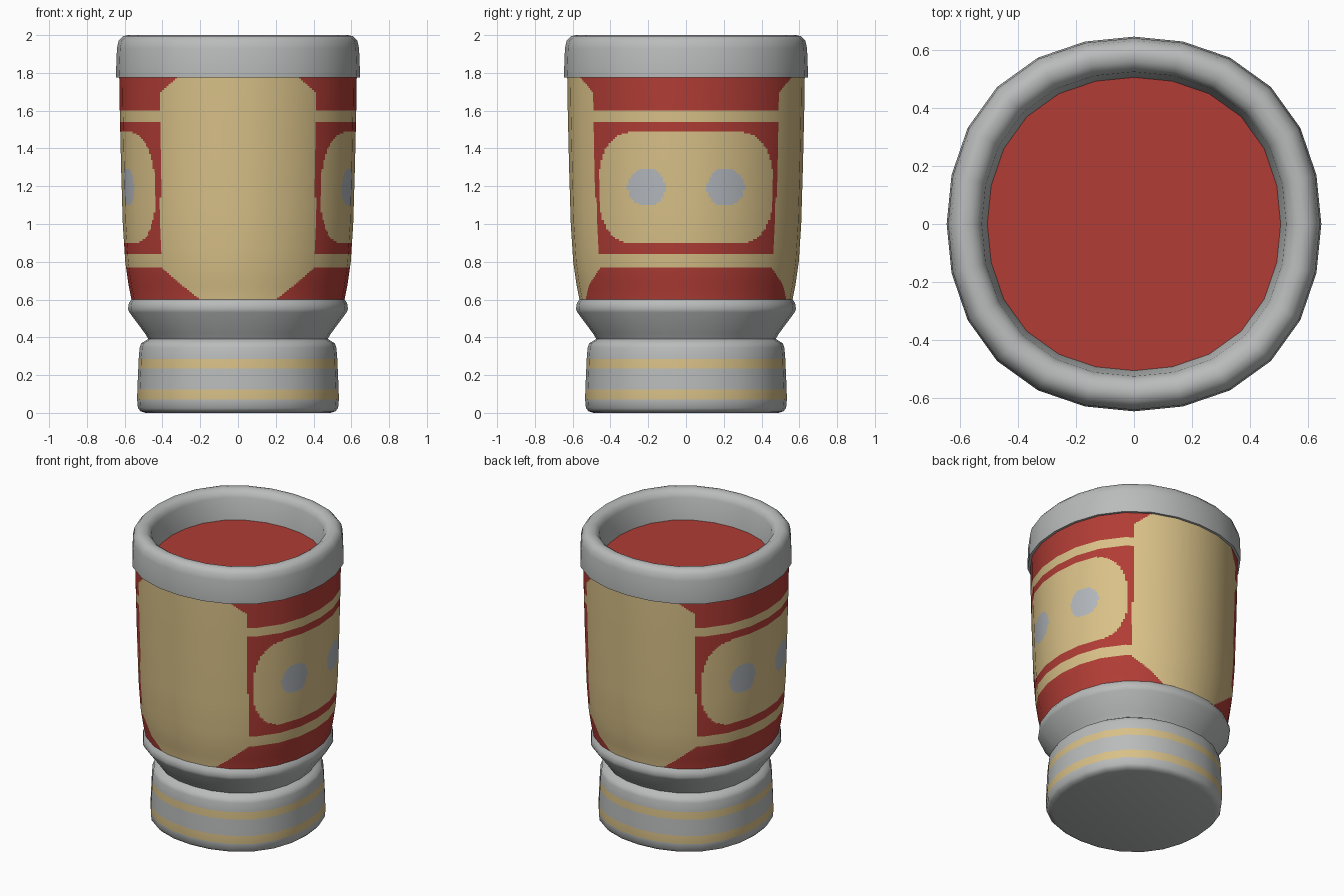
import bpy, math

if "Cube" in bpy.data.objects:
    bpy.data.objects.remove(bpy.data.objects["Cube"])

SIDES = 24


def material(name, rgb):
    m = bpy.data.materials.new(name)
    m.diffuse_color = (*rgb, 1)
    m.use_nodes = True
    m.node_tree.nodes["Principled BSDF"].inputs["Base Color"].default_value = m.diffuse_color
    return m


MATS = [material("grey", (0.49, 0.50, 0.50)),
        material("red", (0.44, 0.046, 0.036)),
        material("cream", (0.69, 0.53, 0.245)),
        material("blue grey", (0.45, 0.48, 0.51))]
GREY, RED, CREAM, SPOT = range(4)


def ring(r, z, sub):
    """Slightly squarish 24-sided ring, each side split into sub parts."""
    corners = []
    for k in range(SIDES):
        a = 2 * math.pi * k / SIDES
        q = r * (1 + 0.034 * math.sin(2 * a) ** 2)
        corners.append((q * math.cos(a), q * math.sin(a)))
    pts = []
    for k in range(SIDES):
        p, n = corners[k], corners[(k + 1) % SIDES]
        for s in range(sub):
            t = s / sub
            pts.append((p[0] + (n[0] - p[0]) * t, p[1] + (n[1] - p[1]) * t, z))
    return pts


def lathe(name, profile, paint, sub=1, bottom=False, top=False):
    n = SIDES * sub
    verts, faces = [], []
    for r, z in profile:
        verts += ring(r, z, sub)
    for i in range(len(profile) - 1):
        for j in range(n):
            k = (j + 1) % n
            faces.append((i * n + j, i * n + k, (i + 1) * n + k, (i + 1) * n + j))
    if bottom:
        faces.append(tuple(reversed(range(n))))
    if top:
        faces.append(tuple(range(len(verts) - n, len(verts))))
    me = bpy.data.meshes.new(name)
    me.from_pydata(verts, [], faces)
    for m in MATS:
        me.materials.append(m)
    for p in me.polygons:
        p.material_index = paint(*p.center)
    ob = bpy.data.objects.new(name, me)
    bpy.context.collection.objects.link(ob)
    bpy.ops.object.select_all(action='DESELECT')
    ob.select_set(True)
    bpy.context.view_layer.objects.active = ob
    bpy.ops.object.shade_smooth_by_angle(angle=math.radians(40))
    return ob


# Base: foot with two stripes, waist and flared collar
def paint_base(x, y, z):
    return CREAM if 0.07 < z < 0.125 or 0.235 < z < 0.285 else GREY


lathe("base", [(0.49, 0), (0.515, 0.008), (0.53, 0.025), (0.534, 0.07),
               (0.533, 0.125), (0.528, 0.235), (0.526, 0.285), (0.521, 0.345),
               (0.513, 0.368), (0.49, 0.382), (0.475, 0.392), (0.492, 0.42),
               (0.575, 0.532), (0.582, 0.55), (0.578, 0.58), (0.562, 0.605)],
      paint_base, bottom=True)


# Body: front and back panels, side panels with spots
def rounded_box(y, z, hy, hz, ry, rz):
    dy = max(0, abs(y) - hy + ry) / ry
    dz = max(0, abs(z) - hz + rz) / rz
    return dy * dy + dz * dz < 1


def paint_body(x, y, z):
    x, y = abs(x), abs(y)
    edge = 0.41
    if z > 1.70:
        edge -= (z - 1.70) * 1.2
    elif z < 0.77:
        edge -= (0.77 - z) * 1.2
    if x < edge:
        return CREAM
    if math.hypot(y - 0.21, z - 1.195) < 0.1:
        return SPOT
    if 1.54 < z < 1.605 or 0.77 < z < 0.84:
        return CREAM
    if rounded_box(y, z - 1.193, 0.457, 0.293, 0.16, 0.22):
        return CREAM
    return RED


KEYS = [(0.562, 0.59), (0.580, 0.68), (0.597, 0.80), (0.610, 1.0),
        (0.619, 1.3), (0.626, 1.6), (0.629, 1.79)]


def body_radius(z):
    z = min(max(z, KEYS[0][1]), KEYS[-1][1])
    for (r0, z0), (r1, z1) in zip(KEYS, KEYS[1:]):
        if z <= z1:
            return r0 + (r1 - r0) * (z - z0) / (z1 - z0)
    return KEYS[-1][0]


heights = [0.59 + 0.01 * i for i in range(121)]
body = lathe("body", [(body_radius(z), z) for z in heights], paint_body, sub=12)
normals = []
for v in body.data.vertices:
    h = math.hypot(v.co.x, v.co.y)
    slope = (body_radius(v.co.z + 0.08) - body_radius(v.co.z - 0.08)) / 0.16
    s = math.hypot(1, slope)
    normals.append((v.co.x / h / s, v.co.y / h / s, -slope / s))
body.data.normals_split_custom_set_from_vertices(normals)

# Rim: rounded lip and inner wall
lathe("rim", [(0.622, 1.775), (0.645, 1.775), (0.646, 1.80), (0.641, 1.93),
              (0.632, 1.97), (0.61, 1.994), (0.585, 2.0), (0.56, 1.995),
              (0.538, 1.98), (0.525, 1.95), (0.505, 1.80)],
      lambda x, y, z: GREY)

# Filling: flat disc inside the rim
lathe("filling", [(0.507, 1.795), (0.507, 1.805)], lambda x, y, z: RED, top=True)
